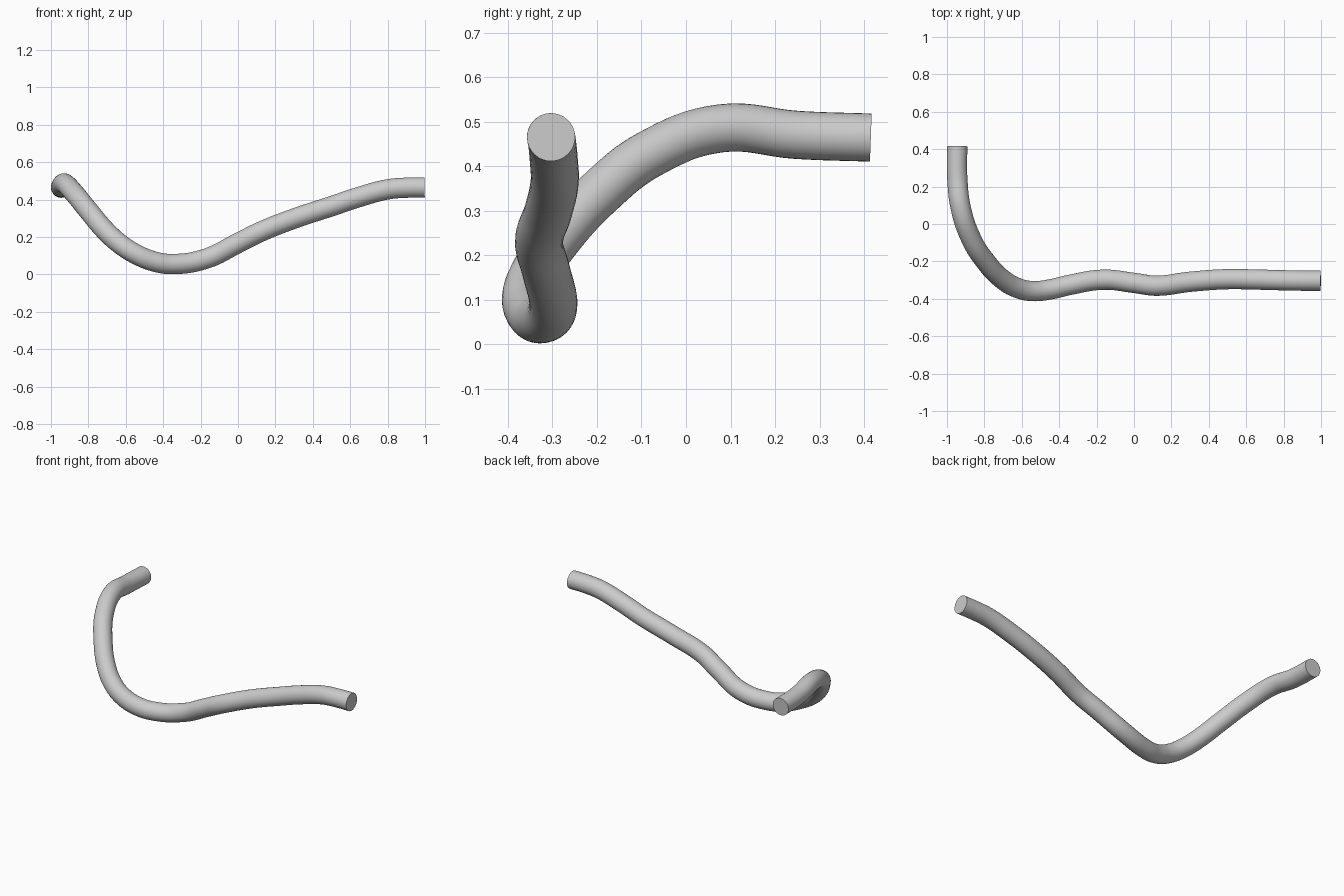
import bpy

if "Cube" in bpy.data.objects:
    bpy.data.objects.remove(bpy.data.objects["Cube"])

RADIUS = 0.054

# Centre line of the bent tube
path = [
    (-0.945, 0.415, 0.464), (-0.945, 0.25, 0.470), (-0.925, 0.08, 0.485),
    (-0.870, -0.08, 0.428), (-0.800, -0.192, 0.342), (-0.700, -0.298, 0.225),
    (-0.620, -0.343, 0.155), (-0.540, -0.359, 0.106), (-0.450, -0.350, 0.070),
    (-0.350, -0.327, 0.056), (-0.170, -0.298, 0.085), (0.000, -0.315, 0.168),
    (0.120, -0.330, 0.228), (0.300, -0.309, 0.299), (0.500, -0.295, 0.365),
    (0.650, -0.297, 0.415), (0.800, -0.301, 0.455), (0.900, -0.303, 0.464),
    (0.998, -0.303, 0.465),
]

curve = bpy.data.curves.new("bent_tube", "CURVE")
curve.dimensions = "3D"
curve.resolution_u = 8
curve.bevel_depth = RADIUS
curve.bevel_resolution = 14
curve.use_fill_caps = True
spline = curve.splines.new("BEZIER")
spline.bezier_points.add(len(path) - 1)
for point, co in zip(spline.bezier_points, path):
    point.co = co
    point.handle_left_type = point.handle_right_type = "AUTO"

# Turn the swept curve into a smooth mesh with crisp end caps
tube = bpy.data.objects.new("bent_tube", curve)
bpy.context.collection.objects.link(tube)
bpy.context.view_layer.objects.active = tube
tube.select_set(True)
bpy.ops.object.convert(target="MESH")
bpy.ops.object.shade_smooth_by_angle()
